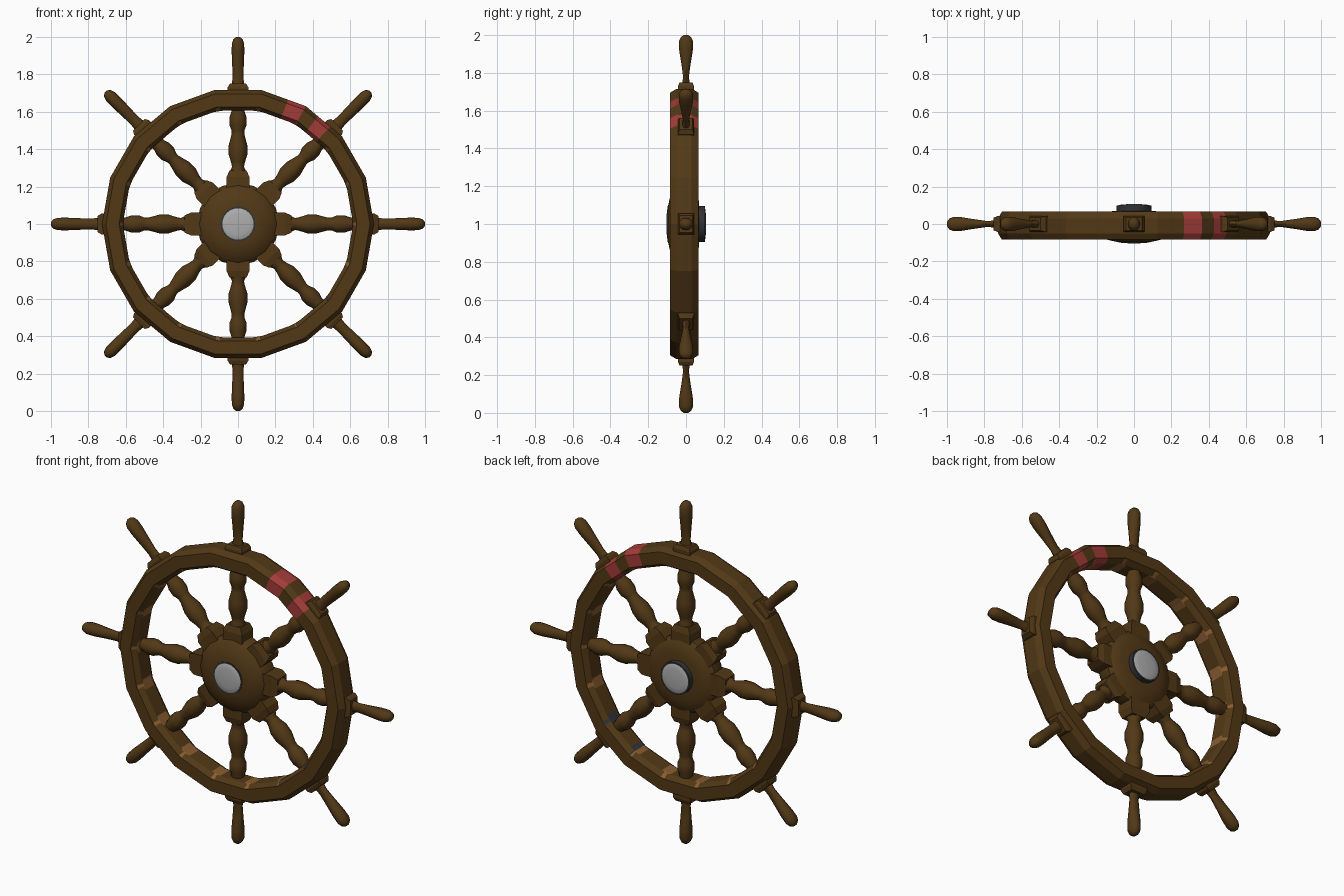
import bpy, bmesh, math
from mathutils import Matrix

if "Cube" in bpy.data.objects:
    bpy.data.objects.remove(bpy.data.objects["Cube"])

def mat(name, col):
    m = bpy.data.materials.new(name)
    m.diffuse_color = (*col, 1)
    m.use_nodes = True
    m.node_tree.nodes["Principled BSDF"].inputs["Base Color"].default_value = m.diffuse_color
    return m

WOOD = mat("dark_wood", (0.085, 0.040, 0.008))
WORN = mat("worn_wood", (0.25, 0.11, 0.03))
RED = mat("red_paint", (0.36, 0.045, 0.04))
STEEL = mat("steel", (0.42, 0.42, 0.42))
IRON = mat("dark_iron", (0.03, 0.033, 0.038))
CENTRE = Matrix.Translation((0, 0, 1))

def loft(name, rings, mats, closed=False, smooth=False, rule=None):
    """Skin a list of equal-length point loops; cap the ends unless closed."""
    bm = bmesh.new()
    loops = [[bm.verts.new(p) for p in ring] for ring in rings]
    n = len(loops[0])
    for i in range(len(loops) if closed else len(loops) - 1):
        a, b = loops[i], loops[(i + 1) % len(loops)]
        for j in range(n):
            f = bm.faces.new((a[j], a[(j + 1) % n], b[(j + 1) % n], b[j]))
            if rule:
                f.material_index = rule(i)
    if not closed:
        bm.faces.new(loops[0])
        bm.faces.new(loops[-1])
    bmesh.ops.recalc_face_normals(bm, faces=bm.faces)
    me = bpy.data.meshes.new(name)
    bm.to_mesh(me)
    bm.free()
    for m in mats:
        me.materials.append(m)
    ob = bpy.data.objects.new(name, me)
    bpy.context.collection.objects.link(ob)
    ob.matrix_world = CENTRE
    if smooth:
        bpy.ops.object.select_all(action='DESELECT')
        ob.select_set(True)
        bpy.context.view_layer.objects.active = ob
        bpy.ops.object.shade_smooth_by_angle(angle=math.radians(40))
    return ob

def disc_ring(r, y, n):
    return [(r * math.cos(2 * math.pi * k / n), y, r * math.sin(2 * math.pi * k / n)) for k in range(n)]

# Rim: 18-sided ring, extra cuts on the flats for the red stripes
angles = sorted(list(range(0, 360, 20)) + [46.5, 53.5, 68])
section = [(0.727, -0.05), (0.727, 0.03), (0.706, 0.066), (0.636, 0.066),
           (0.616, 0.035), (0.616, -0.055), (0.636, -0.084), (0.706, -0.084)]

def rim_ring(a):
    off = math.radians(a % 20 - 10)
    k = math.cos(math.radians(10)) / math.cos(off)      # stay on the straight side
    t = math.radians(a)
    return [(r * k * math.cos(t), y, r * k * math.sin(t)) for r, y in section]

loft("rim", [rim_ring(a) for a in angles], [WOOD, RED], closed=True,
     rule=lambda i: 1 if angles[i] in (46.5, 60) else 0)

# Inner band: rounder ring that shows only at the rim's inner corners
band = [(0.612, -0.05), (0.612, 0.03), (0.632, 0.062), (0.645, 0.0), (0.632, -0.08)]
loft("inner_band", [[(r * math.cos(math.radians(a)), y, r * math.sin(math.radians(a)))
                     for r, y in band] for a in range(0, 360, 6)],
     [WORN, IRON], closed=True, rule=lambda i: 1 if 50 <= i <= 54 else 0)

# Hub: turned wooden boss
loft("hub", [disc_ring(r, y, 16) for r, y in
             [(0.10, -0.094), (0.14, -0.085), (0.20, -0.06), (0.22, -0.035),
              (0.22, 0.035), (0.20, 0.055), (0.14, 0.066), (0.10, 0.07)]], [WOOD], smooth=True)

# Axle with a steel dome at both ends
loft("axle", [disc_ring(0.094, -0.097, 16), disc_ring(0.094, 0.1, 16)], [IRON], smooth=True)
for side, base in ((-1, 0.097), (1, 0.1)):
    loft("axle_cap", [disc_ring(r, side * (base + h), 24) for r, h in
                      [(0.088, -0.002), (0.08, 0.002), (0.055, 0.005), (0.01, 0.007)]],
         [STEEL], smooth=True)

# Spoke parts, drawn pointing up: (distance, half width x, half width y)
def oval(z, hx, hy, n=10):
    return [(hx * math.cos(2 * math.pi * k / n), hy * math.sin(2 * math.pi * k / n), z) for k in range(n)]

def square(z, hx, hy):
    return [(-hx, -hy, z), (hx, -hy, z), (hx, hy, z), (-hx, hy, z)]

baluster = [(0.20, 0.045), (0.28, 0.045), (0.305, 0.032), (0.33, 0.037), (0.37, 0.05), (0.42, 0.05),
            (0.48, 0.034), (0.50, 0.034), (0.53, 0.046), (0.57, 0.046), (0.60, 0.036), (0.66, 0.036)]
handle = [(0.70, 0.036, 0.030), (0.74, 0.034, 0.022), (0.78, 0.029, 0.016), (0.85, 0.031, 0.026),
          (0.92, 0.034, 0.038), (0.965, 0.033, 0.040), (0.988, 0.025, 0.030), (1.0, 0.010, 0.012)]
inner_block = [(0.18, 0.062, 0.052), (0.25, 0.062, 0.052), (0.285, 0.046, 0.042)]
outer_block = [(0.66, 0.056, 0.042), (0.73, 0.056, 0.042), (0.75, 0.044, 0.034)]

parts = [("spoke", [oval(z, w, w) for z, w in baluster], True),
         ("handle", [oval(*p) for p in handle], True),
         ("spoke_inner_block", [square(*p) for p in inner_block], False),
         ("spoke_outer_block", [square(*p) for p in outer_block], False)]
for name, rings, smooth in parts:
    first = loft(name, rings, [WOOD], smooth=smooth)
    for i in range(1, 8):
        copy = first.copy()
        bpy.context.collection.objects.link(copy)
        copy.matrix_world = CENTRE @ Matrix.Rotation(math.radians(45 * i), 4, 'Y')
